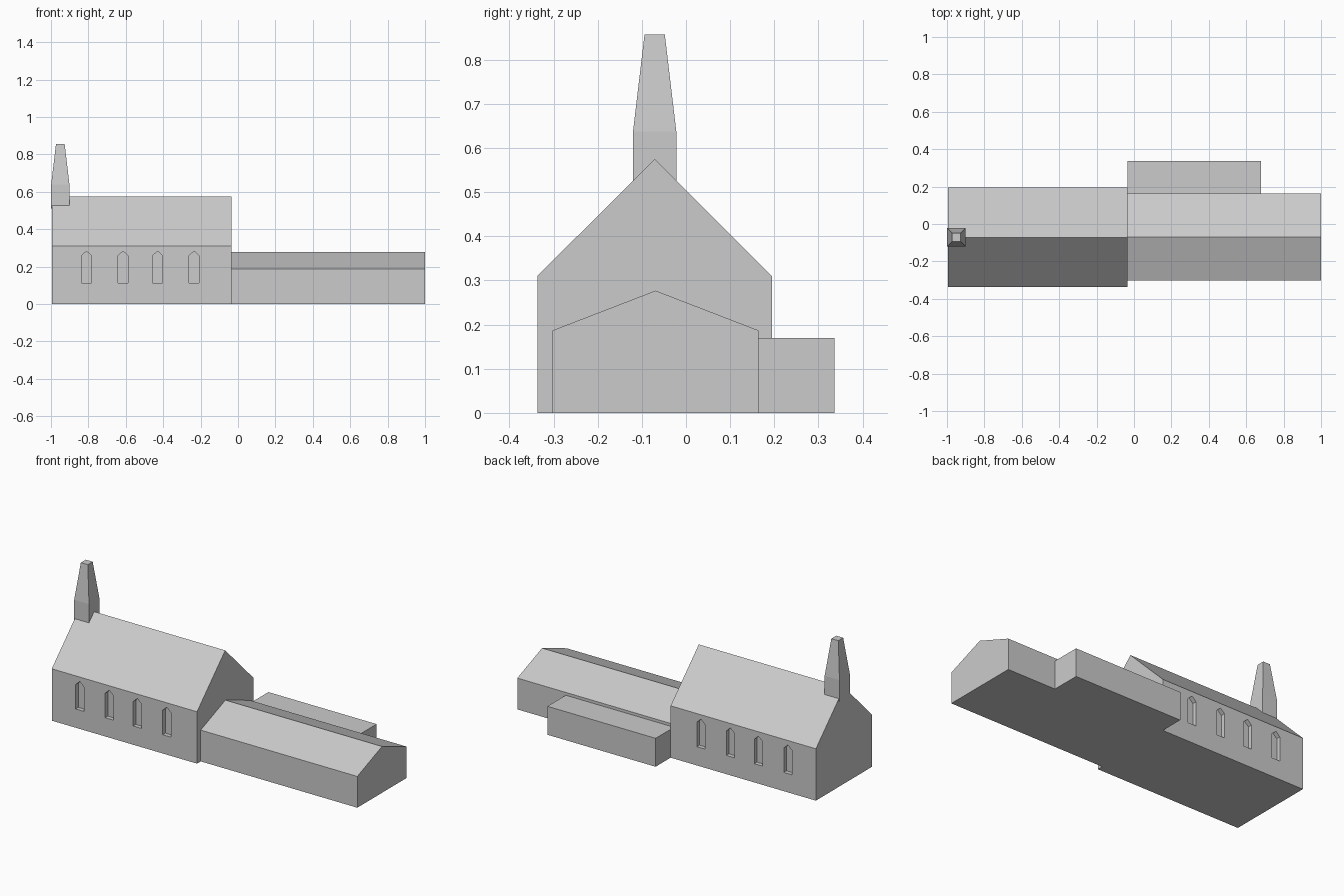
import bpy, bmesh

if "Cube" in bpy.data.objects:
    bpy.data.objects.remove(bpy.data.objects["Cube"])

grey = bpy.data.materials.new("stone grey")
grey.diffuse_color = (0.6, 0.6, 0.6, 1)
grey.use_nodes = True
grey.node_tree.nodes["Principled BSDF"].inputs["Base Color"].default_value = grey.diffuse_color


def loft(name, rings):
    """Solid skinned through matching rings of points, capped at both ends."""
    bm = bmesh.new()
    loops = [[bm.verts.new(p) for p in ring] for ring in rings]
    n = len(loops[0])
    for a, b in zip(loops, loops[1:]):
        for i in range(n):
            j = (i + 1) % n
            bm.faces.new((a[i], a[j], b[j], b[i]))
    bm.faces.new(loops[0])
    bm.faces.new(loops[-1])
    bmesh.ops.recalc_face_normals(bm, faces=bm.faces)
    mesh = bpy.data.meshes.new(name)
    bm.to_mesh(mesh)
    bm.free()
    mesh.materials.append(grey)
    obj = bpy.data.objects.new(name, mesh)
    bpy.context.collection.objects.link(obj)
    return obj


def gabled(name, x0, x1, y0, y1, eave, ridge):
    """Building with a pitched roof running along x."""
    profile = [(y0, 0), (y1, 0), (y1, eave), ((y0 + y1) / 2, ridge), (y0, eave)]
    return loft(name, [[(x, y, z) for y, z in profile] for x in (x0, x1)])


def square(x, y, z, r):
    return [(x - r, y - r, z), (x + r, y - r, z), (x + r, y + r, z), (x - r, y + r, z)]


# Main buildings
FRONT, BACK, MID = -0.337, 0.195, -0.071
nave = gabled("nave", -0.995, -0.035, FRONT, BACK, 0.31, 0.575)
gabled("hall", -0.035, 1.0, -0.302, 0.164, 0.187, 0.277)

# Flat-roofed side annex
loft("annex", [[(-0.035, 0.164, z), (0.68, 0.164, z), (0.68, 0.337, z), (-0.035, 0.337, z)]
               for z in (0, 0.17)])

# Bell turret with tapered spire
loft("spire", [square(-0.95, MID, 0.51, 0.049),
               square(-0.95, MID, 0.638, 0.049),
               square(-0.95, MID, 0.857, 0.023)])

# Pointed window recesses on both long walls
DEPTH = 0.025
for wall, inward in ((FRONT, 1), (BACK, -1)):
    for x in (-0.81, -0.615, -0.43, -0.235):
        outline = [(-0.027, 0.112), (0.027, 0.112), (0.027, 0.258), (0, 0.283), (-0.027, 0.258)]
        cutter = loft("window_cutter", [[(x + dx, wall + inward * d, z) for dx, z in outline]
                                        for d in (-0.05, DEPTH)])
        cutter.hide_render = True
        cut = nave.modifiers.new("window", 'BOOLEAN')
        cut.operation = 'DIFFERENCE'
        cut.solver = 'EXACT'
        cut.object = cutter
        bpy.context.view_layer.objects.active = nave
        bpy.ops.object.modifier_apply(modifier=cut.name)
        bpy.data.objects.remove(cutter)
